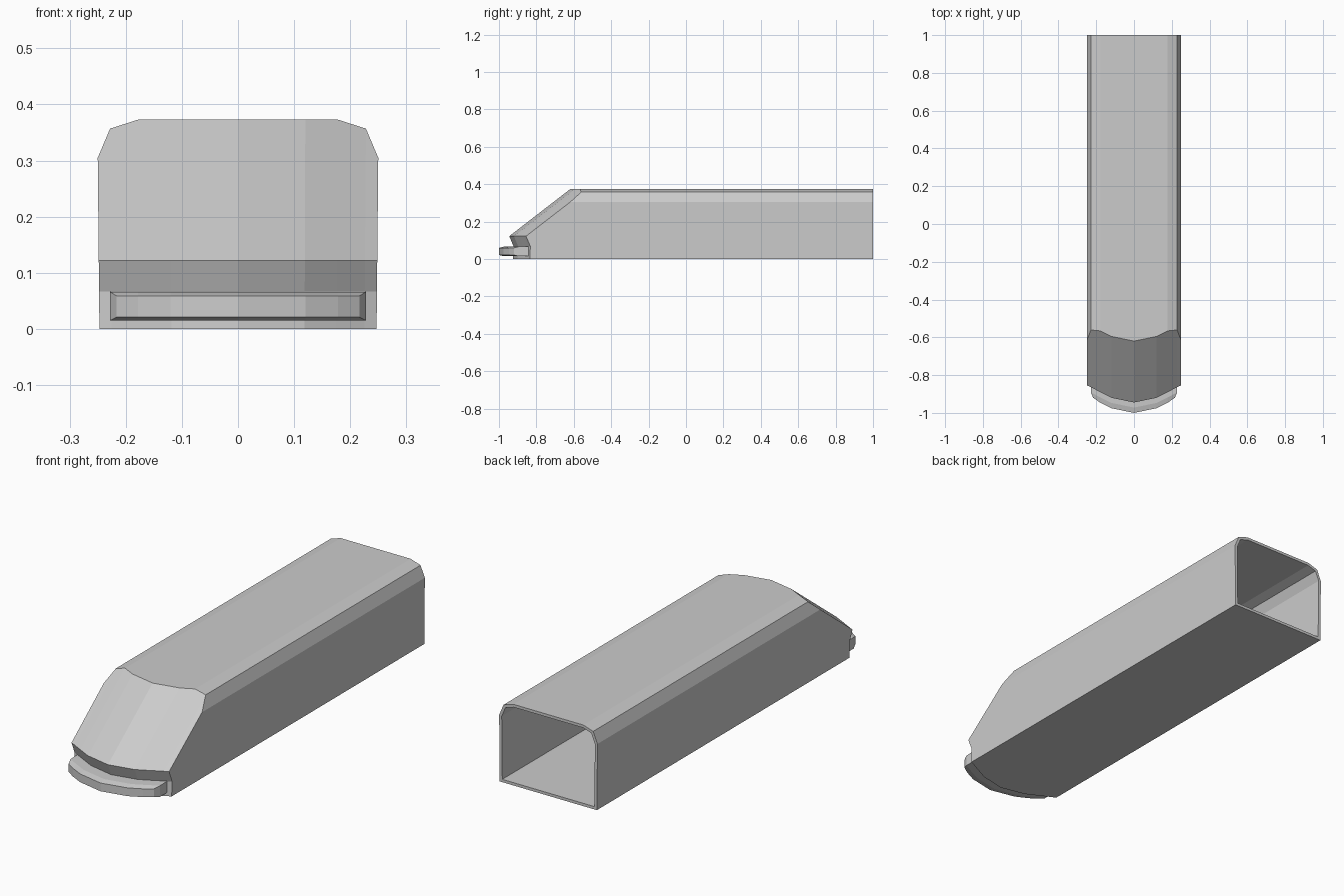
import bpy, bmesh

if "Cube" in bpy.data.objects:
    bpy.data.objects.remove(bpy.data.objects["Cube"])

# half-width stations: x -> (setback of the bowed nose, roof height)
HALF = [(0, 0, .373), (.12, .025, .373), (.178, .054, .373), (.228, .08, .357), (.25, .09, .305)]
COLS = [(-x, g, t) for x, g, t in HALF[:0:-1]] + HALF


def finish(name, bm):
    bmesh.ops.recalc_face_normals(bm, faces=bm.faces)
    me = bpy.data.meshes.new(name)
    bm.to_mesh(me)
    bm.free()
    ob = bpy.data.objects.new(name, me)
    bpy.context.collection.objects.link(ob)
    return ob


def slope_y(z):
    return -.945 + (z - .122) * 1.295


def taper(x, z):
    return x * (1 - .012 * max(0, 1 - z / .305))


# body shell: bowed nose sheet whose outline is extruded to the open back
bm = bmesh.new()
grid = []
for x, g, top in COLS:
    rows = [(0, -.925), (.067, -.922), (.122, -.945), (top, slope_y(top))]
    grid.append([bm.verts.new((taper(x, z), y + g, z)) for z, y in rows])
for a, b in zip(grid, grid[1:]):
    for i in range(3):
        bm.faces.new((a[i], b[i], b[i + 1], a[i + 1]))
rim = [e for e in bm.edges if e.is_boundary]
ext = bmesh.ops.extrude_edge_only(bm, edges=rim)
for v in ext["geom"]:
    if isinstance(v, bmesh.types.BMVert):
        v.co.y = 1
bmesh.ops.recalc_face_normals(bm, faces=bm.faces)
# make sure the normals point outwards before thickening inwards
bm.faces.ensure_lookup_table()
roof = max(bm.faces, key=lambda f: f.calc_center_median().z)
flip = roof.normal.z < 0
body = finish("body_shell", bm)
if flip != (max(body.data.polygons, key=lambda p: p.center.z).normal.z < 0):
    flip = not flip
if flip:
    body.data.flip_normals()
shell = body.modifiers.new("wall_thickness", "SOLIDIFY")
shell.thickness = .013
shell.offset = -1
shell.use_even_offset = True

# bumper: bowed bar with a chamfered front
bm = bmesh.new()
SECTION = [(-.905, .015, 1), (-.972, .015, 1), (-1.0, .021, .95),
           (-1.0, .059, .95), (-.972, .066, 1), (-.905, .068, 1)]
rings = []
for x, g, _ in COLS[1:-1]:
    rings.append([bm.verts.new((x * (s if abs(x) > .2 else 1), y + g, z)) for y, z, s in SECTION])
n = len(SECTION)
for a, b in zip(rings, rings[1:]):
    for i in range(n):
        j = (i + 1) % n
        bm.faces.new((a[i], b[i], b[j], a[j]))
for r in (rings[0], rings[-1]):
    bm.faces.new((r[0], r[1], r[4], r[5]))
    bm.faces.new((r[1], r[2], r[3], r[4]))
finish("front_bumper", bm)
